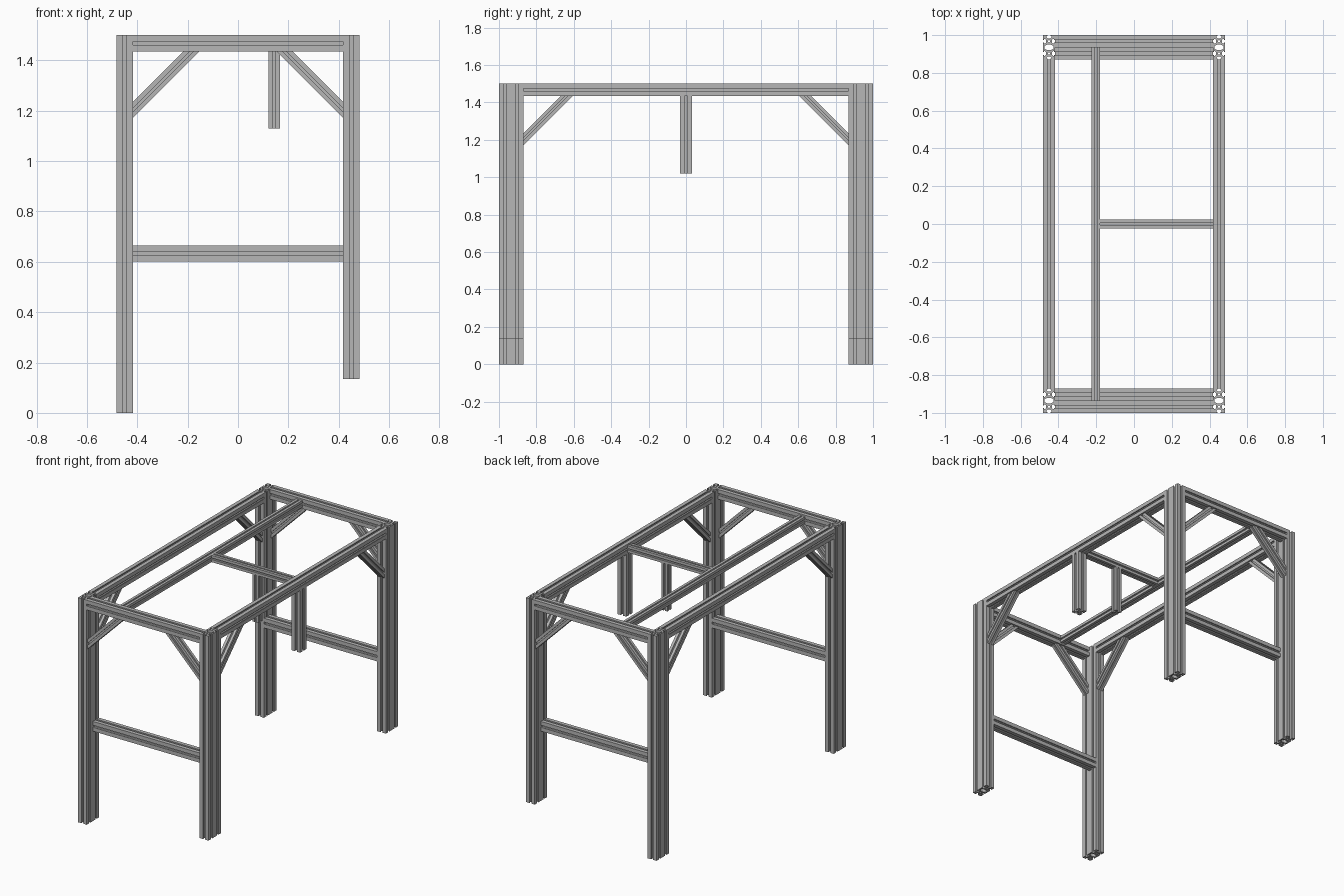
import bpy, bmesh, math
from mathutils import Vector

cube = bpy.data.objects.get("Cube")
if cube:
    bpy.data.objects.remove(cube, do_unlink=True)

# Aluminium finish
metal = bpy.data.materials.new("grey_aluminium")
metal.use_nodes = True
GREY = (0.47, 0.47, 0.47, 1)
metal.diffuse_color = GREY
metal.node_tree.nodes["Principled BSDF"].inputs["Base Color"].default_value = GREY

U = 0.065          # main profile width
H = U / 2
SMALL = 0.7        # scale of the light profile
TOP = 1.5
LEG_X = 0.45
END_Y = 1 - H      # centre line of the end beams
IN_X = LEG_X - H
IN_Y = 1 - 2 * U
UNDER = TOP - U
MID_Z = TOP - H

# T-slot outline: (position along the side, depth)
SLOT = [(-.007, 0), (-.007, .006), (-.013, .006), (-.013, .011), (-.0075, .017)]
SLOT += [(-t, d) for t, d in reversed(SLOT)]


def section(rows=1, scale=1.0):
    """Loops of a slotted profile one unit wide and rows units tall."""
    centres = [(i - (rows - 1) / 2) * U for i in range(rows)]
    half = rows * H
    outer = []
    for k in range(4):
        along, out = (H, half) if k % 2 == 0 else (half, H)
        a = k * math.pi / 2
        c, s = round(math.cos(a)), round(math.sin(a))
        pts = [(-along, -out)]
        for m in ([0] if k % 2 == 0 else centres):
            pts += [(m + t, d - out) for t, d in SLOT]
        outer += [(x * c - y * s, x * s + y * c) for x, y in pts]
    loops = [outer]
    # Core bores
    for m in centres:
        loops.append([(.006 * math.cos(i * math.pi / 6), m + .006 * math.sin(i * math.pi / 6))
                      for i in range(12)])
    # Hollow between two units
    if rows == 2:
        q = [(.024, .007), (.0075, .015)]
        loops.append(q + [(-x, y) for x, y in reversed(q)]
                     + [(-x, -y) for x, y in q] + [(x, -y) for x, y in reversed(q)])
    return [[(x * scale, y * scale) for x, y in lp] for lp in loops]


MAIN, DOUBLE, LIGHT = section(), section(2), section(1, SMALL)


def bar(name, a, b, loops, side=(0, 0, 1), cut_a=None, cut_b=None):
    """Extrude a profile from a to b; cut_a and cut_b are mitre normals."""
    a, b = Vector(a), Vector(b)
    d = (b - a).normalized()
    v = Vector(side)
    u = v.cross(d)
    bm = bmesh.new()
    for lp in loops:
        vs = [bm.verts.new(a + u * x + v * y) for x, y in lp]
        for i in range(len(vs)):
            bm.edges.new((vs[i - 1], vs[i]))
    bmesh.ops.triangle_fill(bm, use_beauty=True, use_dissolve=False, edges=bm.edges[:])
    start = bm.verts[:]
    ext = bmesh.ops.extrude_face_region(bm, geom=bm.faces[:], use_keep_orig=True)
    end = [g for g in ext["geom"] if isinstance(g, bmesh.types.BMVert)]
    bmesh.ops.translate(bm, verts=end, vec=b - a)
    for verts, p, n in ((start, a, cut_a), (end, b, cut_b)):
        n = Vector(n) if n else d
        for w in verts:
            w.co -= d * ((w.co - p).dot(n) / d.dot(n))
    bmesh.ops.recalc_face_normals(bm, faces=bm.faces[:])
    mesh = bpy.data.meshes.new(name)
    bm.to_mesh(mesh)
    bm.free()
    mesh.materials.append(metal)
    ob = bpy.data.objects.new(name, mesh)
    bpy.context.collection.objects.link(ob)
    return ob


X, Y, Z = (1, 0, 0), (0, 1, 0), (0, 0, 1)
LOW, HIGH = 1.2025, UNDER      # brace ends on leg and beam
RUN = HIGH - LOW

for sx, sname in ((-1, "right"), (1, "left")):
    # Long top rails
    bar(f"{sname}_top_rail", (sx * LEG_X, -IN_Y, MID_Z), (sx * LEG_X, IN_Y, MID_Z), MAIN)
    for sy, ename in ((-1, "front"), (1, "back")):
        tag = f"{ename}_{sname}"
        # Legs, shorter on the left side
        foot = 0.135 if sx > 0 else 0
        bar(f"{tag}_leg", (sx * LEG_X, sy * (1 - U), foot),
            (sx * LEG_X, sy * (1 - U), TOP), DOUBLE, Y)
        # Diagonal braces
        bar(f"{tag}_end_brace", (sx * IN_X, sy * END_Y, LOW),
            (sx * (IN_X - RUN), sy * END_Y, HIGH), LIGHT, Y, X, Z)
        bar(f"{tag}_side_brace", (sx * LEG_X, sy * IN_Y, LOW),
            (sx * LEG_X, sy * (IN_Y - RUN), HIGH), LIGHT, X, Y, Z)

# End beams: upper flush with the outside, lower flush with the inside
for sy, ename in ((-1, "front"), (1, "back")):
    bar(f"{ename}_top_beam", (-IN_X, sy * END_Y, MID_Z), (IN_X, sy * END_Y, MID_Z), MAIN)
    y = sy * (END_Y - U)
    bar(f"{ename}_lower_beam", (-IN_X, y, 0.633), (IN_X, y, 0.633), MAIN)

# Light inner rail, cross bar and hanging posts
LH = H * SMALL
RAIL_X = -0.202
bar("inner_rail", (RAIL_X, U - 1, MID_Z), (RAIL_X, 1 - U, MID_Z), LIGHT)
bar("cross_bar", (RAIL_X + LH, 0, MID_Z), (IN_X, 0, MID_Z), LIGHT)
bar("inner_hanging_post", (0.144, 0, 1.13), (0.144, 0, MID_Z - LH), LIGHT, Y)
bar("side_hanging_post", (LEG_X, 0, 1.02), (LEG_X, 0, UNDER), MAIN, Y)
